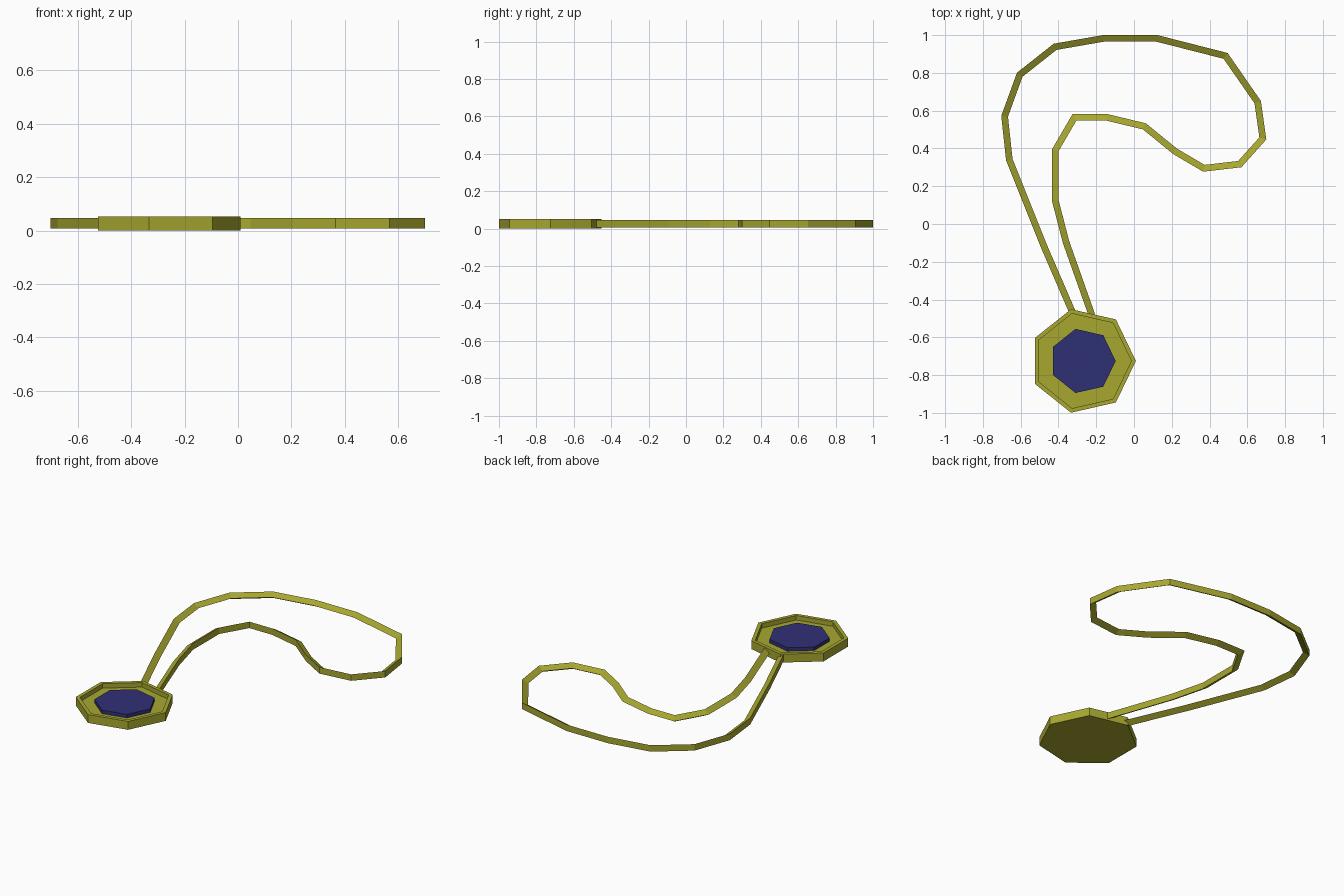
import bpy, bmesh, math
from mathutils import Vector

if "Cube" in bpy.data.objects:
    bpy.data.objects.remove(bpy.data.objects["Cube"])


def material(name, rgb):
    m = bpy.data.materials.new(name)
    m.diffuse_color = (*rgb, 1)
    m.use_nodes = True
    m.node_tree.nodes["Principled BSDF"].inputs["Base Color"].default_value = m.diffuse_color
    return m


GOLD = material("olive gold", (0.39, 0.39, 0.03))
BLUE = material("deep blue", (0.03, 0.03, 0.18))
CENTRE = Vector((-0.271, -0.725))


def skin(name, rings, mat):
    """Bridge equal-sized rings of points and cap both ends."""
    bm = bmesh.new()
    rows = [[bm.verts.new(p) for p in ring] for ring in rings]
    n = len(rows[0])
    for a, b in zip(rows, rows[1:]):
        for i in range(n):
            j = (i + 1) % n
            bm.faces.new((a[i], a[j], b[j], b[i]))
    bm.faces.new(rows[0][::-1])
    bm.faces.new(rows[-1])
    bmesh.ops.recalc_face_normals(bm, faces=bm.faces)
    me = bpy.data.meshes.new(name)
    bm.to_mesh(me)
    bm.free()
    me.materials.append(mat)
    ob = bpy.data.objects.new(name, me)
    bpy.context.collection.objects.link(ob)
    return ob


def heptagon(r, z):
    return [(CENTRE.x + r * math.cos(k * math.tau / 7),
             CENTRE.y + r * math.sin(k * math.tau / 7), z) for k in range(7)]


# Pendant case: seven-sided dish with a raised rim
skin("pendant_case", [heptagon(r, z) for r, z in
     ((0.281, 0), (0.281, 0.052), (0.257, 0.052), (0.257, 0.024))], GOLD)

# Blue stone set in the dish
skin("pendant_stone", [heptagon(0.174, 0.02), heptagon(0.174, 0.046)], BLUE)

# Necklace cord: triangular section swept along the path, flat side outward
path = [Vector(p) for p in (
    (-.328, -.462), (-.48, -.11), (-.66, .34), (-.685, .57), (-.605, .79),
    (-.418, .938), (-.16, .983), (.12, .983), (.485, .89), (.655, .645),
    (.682, .453), (.56, .317), (.37, .295), (.217, .385), (.055, .517),
    (-.145, .565), (-.315, .565), (-.417, .39), (-.417, .125),
    (-.36, -.095), (-.222, -.485))]
section = ((0.0175, 0.007), (0.0175, 0.047), (-0.0175, 0.027))
rings = []
for i, p in enumerate(path):
    d_in = (p - path[i - 1]).normalized() if i else None
    d_out = (path[i + 1] - p).normalized() if i < len(path) - 1 else d_in
    d_in = d_in or d_out
    d = (d_in + d_out).normalized()
    side = Vector((-d.y, d.x)) / d.dot(d_in)   # mitred offset
    rings.append([(*(p + side * o), z) for o, z in section])
skin("necklace_cord", rings, GOLD)
